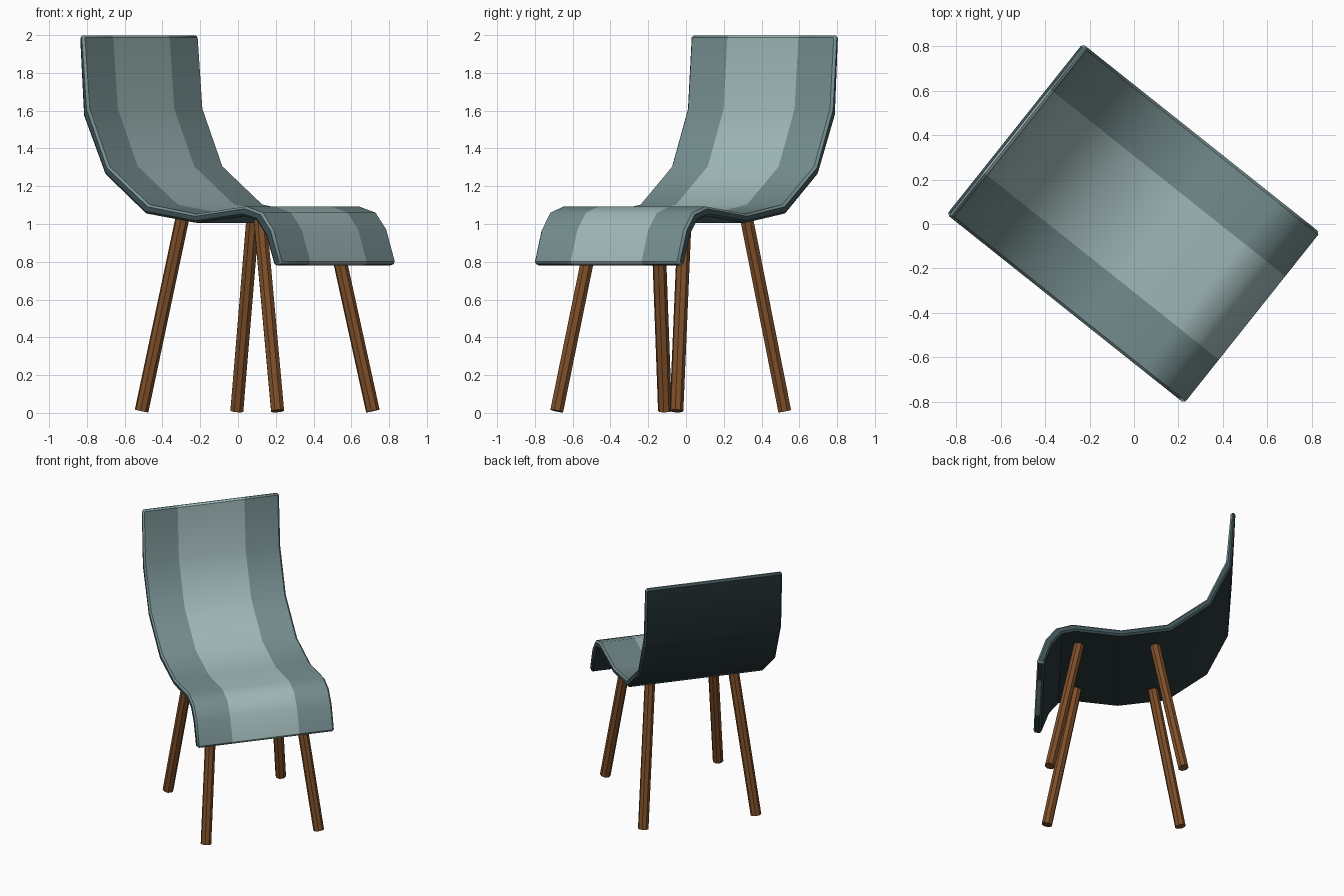
import bpy, bmesh, math
from mathutils import Vector, Matrix

if "Cube" in bpy.data.objects:
    bpy.data.objects.remove(bpy.data.objects["Cube"])

ROT = Matrix.Rotation(math.radians(51.5), 4, 'Z')   # the chair stands turned


def mat(name, rgb):
    m = bpy.data.materials.new(name)
    m.diffuse_color = (*rgb, 1)
    m.use_nodes = True
    m.node_tree.nodes["Principled BSDF"].inputs["Base Color"].default_value = m.diffuse_color
    return m


LIGHT = mat("light grey teal", (0.36, 0.49, 0.49))
MID = mat("mid grey teal", (0.18, 0.27, 0.275))
DARK = mat("dark teal underside", (0.022, 0.038, 0.042))
RIM = mat("rim teal", (0.048, 0.085, 0.092))
WOOD = mat("brown wood", (0.21, 0.078, 0.022))


def finish(bm, name, mats):
    bmesh.ops.recalc_face_normals(bm, faces=bm.faces)
    bm.transform(ROT)
    me = bpy.data.meshes.new(name)
    bm.to_mesh(me)
    bm.free()
    for m in mats:
        me.materials.append(m)
    ob = bpy.data.objects.new(name, me)
    bpy.context.collection.objects.link(ob)
    return ob


# Seat shell: side profile as (forward, height), upper and lower surface
UPPER = [(-.655, 2.0), (-.622, 1.61), (-.487, 1.305), (-.217, 1.103), (.10, 1.053),
         (.437, 1.093), (.55, 1.06), (.622, .97), (.683, .79)]
LOWER = [(-.687, 1.995), (-.66, 1.575), (-.515, 1.265), (-.24, 1.056), (.10, 1.006),
         (.42, 1.042), (.51, 1.02), (.573, .94), (.632, .777)]
COLS = [-.491, -.24, .24, .491]

bm = bmesh.new()
up = [[bm.verts.new((x, -s, z)) for s, z in UPPER] for x in COLS]
lo = [[bm.verts.new((x, -s, z)) for s, z in LOWER] for x in COLS]


def quad(a, b, c, d, m):
    bm.faces.new((a, b, c, d)).material_index = m


n = len(UPPER)
for c in range(3):
    tone = 0 if c == 1 else 1
    for i in range(n - 1):
        quad(up[c][i], up[c][i + 1], up[c + 1][i + 1], up[c + 1][i], tone)
        quad(lo[c][i], lo[c + 1][i], lo[c + 1][i + 1], lo[c][i + 1], 2)
    quad(up[c][0], up[c + 1][0], lo[c + 1][0], lo[c][0], tone)          # top end
    quad(up[c][-1], lo[c][-1], lo[c + 1][-1], up[c + 1][-1], tone if c == 1 else 3)  # front lip end
for c in (0, 3):
    for i in range(n - 1):
        quad(up[c][i], lo[c][i], lo[c][i + 1], up[c][i + 1], 3)
bmesh.ops.recalc_face_normals(bm, faces=bm.faces)

# Chamfer the rim all round
rim = [e for e in bm.edges if e.calc_face_angle(0) > math.radians(55)]
res = bmesh.ops.bevel(bm, geom=rim, offset=.012, offset_type='OFFSET', segments=1,
                      profile=.5, affect='EDGES', clamp_overlap=True)
new = set(res['faces'])
for f in new:
    near = {g.material_index for e in f.edges for g in e.link_faces if g not in new}
    f.material_index = 0 if near == {0} else 3 if 2 in near else 1
seat = finish(bm, "seat_shell", [LIGHT, MID, DARK, RIM])
bpy.context.view_layer.objects.active = seat
seat.select_set(True)
bpy.ops.object.shade_smooth_by_angle(angle=math.radians(38))
seat.select_set(False)


# Splayed legs
def leg(name, sx, top_s, foot_s):
    top, foot = Vector((sx * .30, -top_s, 1.03)), Vector((sx * .405, -foot_s, .01))
    d = top - foot
    bm = bmesh.new()
    bmesh.ops.create_cone(bm, cap_ends=True, segments=8, radius1=.037, radius2=.037,
                          depth=d.length,
                          matrix=Matrix.Translation((top + foot) / 2)
                          @ d.to_track_quat('Z', 'Y').to_matrix().to_4x4())
    finish(bm, name, [WOOD])


for side, sx in (("left", -1), ("right", 1)):
    leg("front_leg_" + side, sx, .388, .59)
    leg("back_leg_" + side, sx, -.138, -.33)
